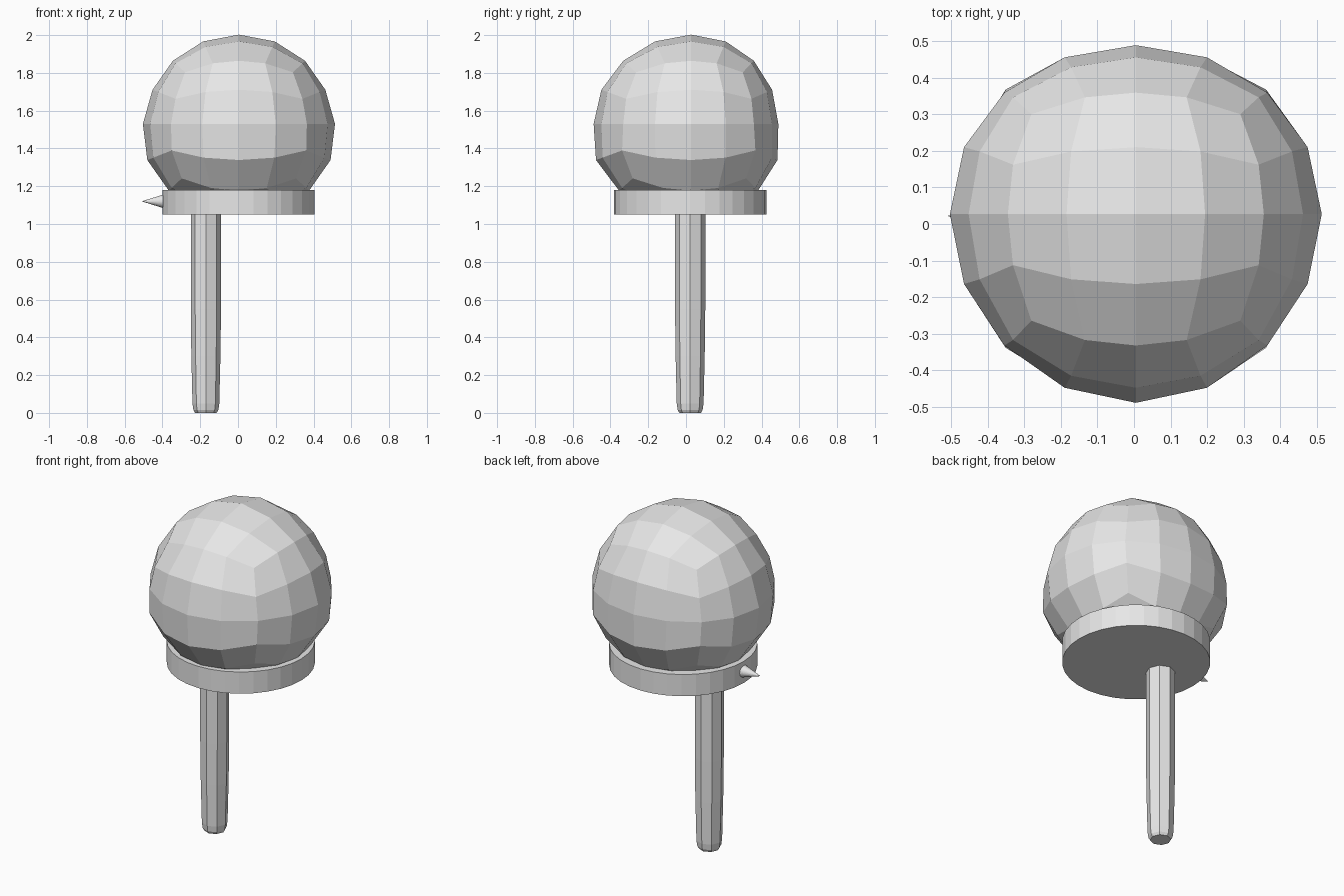
import bpy, bmesh, math
from mathutils import Matrix, Vector

if "Cube" in bpy.data.objects:
    bpy.data.objects.remove(bpy.data.objects["Cube"])

grey = bpy.data.materials.new("light_grey")
grey.diffuse_color = (0.8, 0.8, 0.8, 1)
grey.use_nodes = True
grey.node_tree.nodes["Principled BSDF"].inputs["Base Color"].default_value = grey.diffuse_color


def finish(name, bm):
    bmesh.ops.recalc_face_normals(bm, faces=bm.faces)
    me = bpy.data.meshes.new(name)
    bm.to_mesh(me)
    bm.free()
    me.materials.append(grey)
    ob = bpy.data.objects.new(name, me)
    bpy.context.collection.objects.link(ob)
    return ob


# Ball: a cube cut 4 x 4 per side, rounded into a sphere, slightly lopsided
bm = bmesh.new()
bmesh.ops.create_cube(bm, size=2)
bmesh.ops.subdivide_edges(bm, edges=bm.edges[:], cuts=3, use_grid_fill=True)
for v in bm.verts:
    p = Vector([math.tan(c * math.pi / 4) for c in v.co]).normalized() * 0.5
    low = p.z < -0.05
    wide = 1.05 if low else 1.017 if p.z < 0.05 else 0.99
    tall = 1.0 if low else 0.945
    x = p.x * wide + 0.005
    y = p.y * (1.04 if low else 0.978) + 0.027 * (1 - (p.y / 0.5) ** 2)
    z = max(1.53 + p.z * tall, 1.06)
    v.co = (x, y, z)
finish("ball", bm)

# Round plate under the ball
bm = bmesh.new()
bmesh.ops.create_cone(bm, cap_ends=True, segments=32, radius1=0.403, radius2=0.403,
                      depth=0.13, matrix=Matrix.Translation((0.003, 0.022, 1.115)))
finish("plate", bm)

# Eight-sided handle, tapering to a rounded foot
bm = bmesh.new()
rings = []
for r, z in [(0.057, 0), (0.066, 0.015), (0.071, 0.05), (0.077, 0.3),
             (0.08, 0.55), (0.08, 1.07)]:
    rings.append([bm.verts.new((-0.17 + r * math.cos(i * math.pi / 4),
                                0.022 + r * math.sin(i * math.pi / 4), z))
                  for i in range(8)])
for a, b in zip(rings, rings[1:]):
    for i in range(8):
        j = (i + 1) % 8
        bm.faces.new((a[i], a[j], b[j], b[i]))
bm.faces.new(rings[0])
bm.faces.new(rings[-1])
finish("handle", bm)

# Small spike on the left of the plate
bm = bmesh.new()
bmesh.ops.create_cone(bm, cap_ends=True, segments=32, radius1=0.039, radius2=0, depth=0.125,
                      matrix=Matrix.Translation((-0.4475, 0.022, 1.12))
                      @ Matrix.Rotation(-math.pi / 2, 4, 'Y'))
finish("spike", bm)
